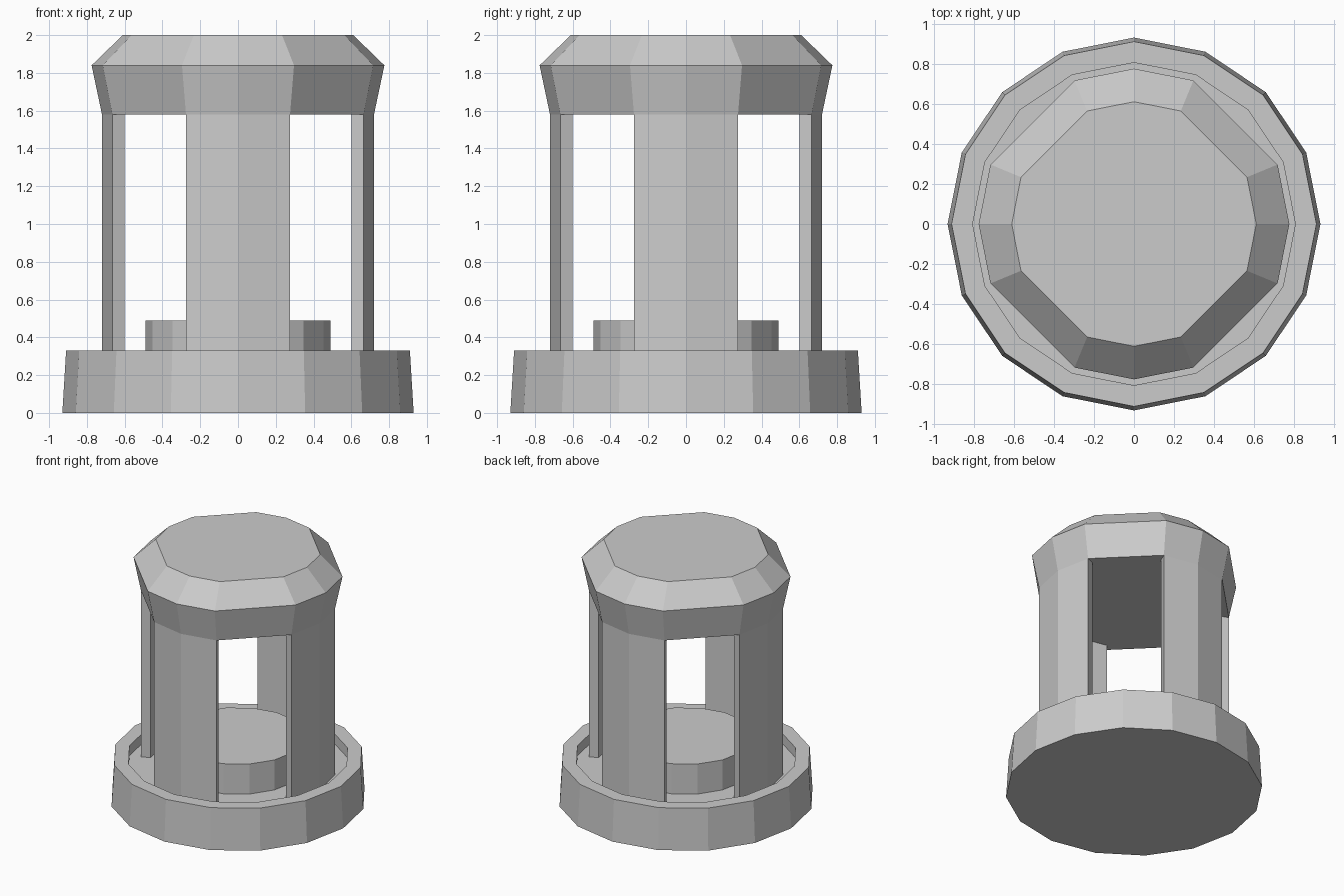
import bpy, bmesh
from math import cos, sin, radians

if "Cube" in bpy.data.objects:
    bpy.data.objects.remove(bpy.data.objects["Cube"])

STEP = 22.5
ROUND = [i * STEP for i in range(16)]                       # regular 16 sides
CUT = [a for a in ROUND if a % 90 != 45]                    # diagonal corners removed


def finish(name, bm):
    bmesh.ops.recalc_face_normals(bm, faces=bm.faces)
    mesh = bpy.data.meshes.new(name)
    bm.to_mesh(mesh)
    bm.free()
    obj = bpy.data.objects.new(name, mesh)
    bpy.context.collection.objects.link(obj)
    return obj


def stacked(name, profile, angles):
    """Skin (radius, z) rings placed at the given angles and cap both ends."""
    bm = bmesh.new()
    rings = [[bm.verts.new((r * cos(radians(a)), r * sin(radians(a)), z)) for a in angles]
             for r, z in profile]
    n = len(angles)
    for lo, hi in zip(rings, rings[1:]):
        for i in range(n):
            j = (i + 1) % n
            bm.faces.new((lo[i], lo[j], hi[j], hi[i]))
    bm.faces.new(rings[0])
    bm.faces.new(rings[-1])
    return finish(name, bm)


def pillar(name, heading, inner, outer, z0, z1):
    """Curved wall segment, two sides wide, centred on the heading."""
    turns = [heading - STEP, heading, heading + STEP]
    outline = [(outer, a) for a in turns] + [(inner, a) for a in reversed(turns)]
    bm = bmesh.new()
    face = bm.faces.new([bm.verts.new((r * cos(radians(a)), r * sin(radians(a)), z0))
                         for r, a in outline])
    top = bmesh.ops.extrude_face_region(bm, geom=[face], use_keep_orig=True)["geom"]
    bmesh.ops.translate(bm, vec=(0, 0, z1 - z0),
                        verts=[g for g in top if isinstance(g, bmesh.types.BMVert)])
    return finish(name, bm)


# Base dish with raised rim and recessed floor
stacked("base_dish", [(0.93, 0), (0.91, 0.33), (0.805, 0.33), (0.805, 0.25)], ROUND)

# Round pedestal in the middle of the floor
stacked("pedestal", [(0.49, 0.25), (0.49, 0.49)], ROUND)

# Four pillars
for side, heading in (("right", 0), ("back", 90), ("left", 180), ("front", 270)):
    pillar(side + "_pillar", heading, 0.65, 0.72, 0.25, 1.58)

# Flared cap with bevelled top
stacked("cap", [(0.72, 1.58), (0.775, 1.84), (0.61, 2.0)], CUT)
